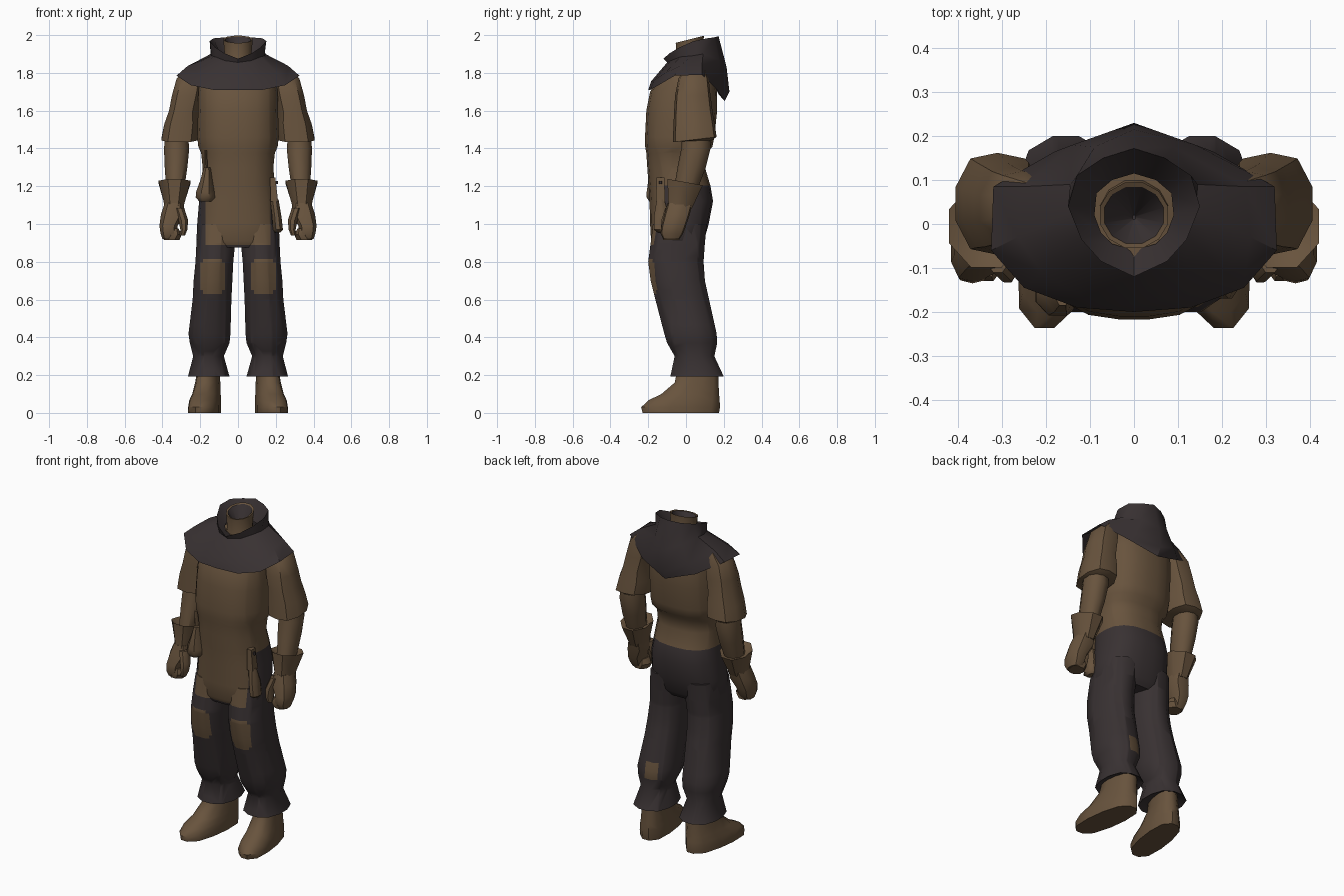
import bpy, bmesh, math
from mathutils import Vector


def material(name, rgb):
    m = bpy.data.materials.new(name)
    m.diffuse_color = (*rgb, 1)
    return m


MATS = [material("brown leather", (0.138, 0.087, 0.047)),
        material("dark cloth", (0.040, 0.031, 0.032))]
BROWN, DARK = 0, 1


def finish(name, bm, mat, rule=None, cuts=(), angle=45):
    """Cut along colour borders, colour faces by rule, shade and link."""
    for axis, d in cuts:
        no = Vector((axis == "x", axis == "y", axis == "z"))
        bmesh.ops.bisect_plane(bm, geom=bm.verts[:] + bm.edges[:] + bm.faces[:],
                               plane_co=no * d, plane_no=no, dist=1e-5)
    bmesh.ops.recalc_face_normals(bm, faces=bm.faces[:])
    for f in bm.faces:
        f.smooth = True
        f.material_index = rule(f.calc_center_median()) if rule else mat
    me = bpy.data.meshes.new(name)
    bm.to_mesh(me)
    bm.free()
    for m in MATS:
        me.materials.append(m)
    me.set_sharp_from_angle(angle=math.radians(angle))
    ob = bpy.data.objects.new(name, me)
    bpy.context.collection.objects.link(ob)
    return ob


def skin(bm, rings, caps=(True, True)):
    vs = [[bm.verts.new(p) for p in r] for r in rings]
    n = len(vs[0])
    for a, b in zip(vs, vs[1:]):
        for i in range(n):
            j = (i + 1) % n
            bm.faces.new((a[i], a[j], b[j], b[i]))
    if caps[0]:
        bm.faces.new(vs[0])
    if caps[1]:
        bm.faces.new(vs[-1][::-1])


def loft(name, secs, n=12, p=2.4, side=1, mat=BROWN, caps=(True, True),
         shear=0, **kw):
    """Skin rounded sections given as (x0, x1, y0, y1, z[, slope in y])."""
    rings = []
    for x0, x1, y0, y1, z, *t in secs:
        ring = []
        for k in range(n):
            a = 2 * math.pi * (k + 0.5) / n
            c, s = math.cos(a), math.sin(a)
            r = (abs(c) ** p + abs(s) ** p) ** (-1 / p)
            m = 1 / math.cos(math.pi / n) ** 0.8     # reach the read-off extents
            y = (y0 + y1) / 2 + (y1 - y0) / 2 * min(1, max(-1, r * s * m))
            x = (x0 + x1) / 2 + (x1 - x0) / 2 * min(1, max(-1, r * c * m))
            zz = z + (t[0] * (y - (y0 + y1) / 2) if t else 0)
            ring.append((side * (x - shear * y), y, zz))
        rings.append(ring)
    bm = bmesh.new()
    skin(bm, rings, caps)
    return finish(name, bm, mat, **kw)


# Colour rule shared by torso and trousers: tunic front flap over dark trousers
def tunic(c):
    flap = c.y < -0.075 and abs(c.x) < 0.172 and c.z > 0.89
    return BROWN if c.z > 1.205 or flap else DARK


def trousers(c):
    x = abs(c.x)
    if 0.63 < c.z < 0.815 and 0.07 < x < 0.2 and c.y < -0.06:      # knee patches
        corner = (c.z < 0.65 or c.z > 0.795) and (x < 0.085 or x > 0.185)
        return DARK if corner else BROWN
    if 0.37 < c.z < 0.47 and 0.09 < c.x < 0.165 and c.y > 0.08:    # rear patch
        return BROWN
    return tunic(c)


# Tunic body with trouser seat
torso = [(0.11, -0.08, 0.12, 1.86), (0.2, -0.14, 0.15, 1.78), (0.21, -0.19, 0.165, 1.7),
         (0.212, -0.21, 0.165, 1.6), (0.216, -0.217, 0.15, 1.46), (0.21, -0.216, 0.14, 1.41),
         (0.195, -0.21, 0.105, 1.375), (0.187, -0.205, 0.1, 1.3), (0.195, -0.198, 0.13, 1.2),
         (0.206, -0.193, 0.143, 1.12), (0.216, -0.19, 0.12, 1.0), (0.22, -0.185, 0.095, 0.91),
         (0.19, -0.17, 0.07, 0.875)]
loft("tunic_body", [(-w, w, a, b, z) for w, a, b, z in torso], n=20, p=2.5, rule=tunic,
     cuts=[("z", 1.205), ("z", 0.89), ("x", 0.172), ("x", -0.172), ("y", -0.075)])

# Neck with a hollow top
loft("neck", [(-0.1, 0.1, -0.07, 0.12, 1.8), (-0.07, 0.07, -0.05, 0.09, 1.88, 0.1),
              (-0.078, 0.078, -0.055, 0.095, 1.978, 0.25),
              (-0.068, 0.068, -0.045, 0.085, 1.975, 0.25)],
     n=12, p=2, caps=(True, False))
loft("neck_hollow", [(-0.068, 0.068, -0.045, 0.085, 1.975, 0.25),
                     (-0.004, 0.004, 0.01, 0.02, 1.87)], n=12, p=2, mat=DARK, caps=(False, True))

# Lowered hood and shoulder cape: half rings from front to back, mirrored
hood = [
    [(0, -.2, 1.71), (.13, -.19, 1.71), (.25, -.145, 1.735), (.325, -.06, 1.785),
     (.32, .085, 1.79), (.18, .165, 1.71), (0, .205, 1.65)],
    [(0, -.185, 1.755), (.11, -.17, 1.76), (.21, -.11, 1.8), (.265, -.03, 1.838),
     (.255, .085, 1.842), (.14, .18, 1.765), (0, .23, 1.7)],
    [(0, -.1, 1.855), (.07, -.08, 1.865), (.12, -.03, 1.885), (.14, .03, 1.89),
     (.145, .09, 1.9), (.09, .175, 1.87), (0, .215, 1.83)],
    [(0, -.12, 1.875), (.075, -.085, 1.905), (.12, -.035, 1.935), (.15, .04, 1.968),
     (.13, .11, 1.983), (.07, .15, 1.988), (0, .172, 1.995)],
    [(0, -.06, 1.855), (.05, -.045, 1.87), (.075, -.02, 1.88), (.09, .02, 1.89),
     (.085, .07, 1.89), (.05, .1, 1.89), (0, .115, 1.89)]]
under = [(x * 0.8, y * 0.85, z + 0.035) for x, y, z in hood[0]]
rings = [h + [(-x, y, z) for x, y, z in h[-2:0:-1]] for h in [under] + hood]
bm = bmesh.new()
skin(bm, rings, (False, False))
finish("hood_cape", bm, DARK, angle=40)

for s, tag in ((1, "left"), (-1, "right")):
    # Trouser legs with flared hems
    loft("trouser_leg_" + tag,
         [(.01, .21, -.175, .11, 1.0), (.015, .22, -.187, .1, .9), (.025, .225, -.2, .093, .8),
          (.03, .235, -.187, .1, .7), (.035, .24, -.162, .122, .6), (.04, .262, -.115, .162, .42),
          (.045, .255, -.1, .165, .37), (.075, .237, -.06, .15, .3),
          (.045, .265, -.083, .2, .192), (.09, .225, -.04, .16, .215)],
         n=12, side=s, rule=trousers,
         cuts=[("z", h) for h in (.89, .815, .795, .65, .63, .47, .37)] +
              [("x", s * h) for h in (.07, .085, .172, .185, .2, .09, .165)] +
              [("y", -.06), ("y", -.075)])
    # Boots, toes turned out
    loft("boot_" + tag,
         [(.11, .22, -.045, .17, .23), (.105, .23, -.06, .172, .16), (.1, .24, -.13, .175, .1),
          (.095, .25, -.2, .178, .066), (.093, .253, -.237, .18, .03), (.093, .253, -.23, .175, 0)],
         n=12, p=2.6, side=s, shear=0.13)
    # Sleeves, forearms, glove cuffs
    loft("sleeve_" + tag,
         [(.18, .26, 0, .1, 1.83), (.18, .325, -.04, .12, 1.77), (.195, .35, -.058, .13, 1.68),
          (.213, .365, -.063, .14, 1.6), (.207, .39, -.066, .152, 1.53),
          (.215, .406, -.07, .162, 1.447, .12), (.26, .38, -.03, .13, 1.44)], n=10, side=s)
    loft("forearm_" + tag,
         [(.265, .385, -.02, .13, 1.47), (.258, .392, -.025, .13, 1.4), (.268, .388, -.045, .105, 1.3),
          (.285, .38, -.065, .06, 1.18)], n=10, p=2.1, side=s)
    loft("glove_cuff_" + tag,
         [(.29, .38, -.06, .05, 1.2), (.25, .422, -.1, .09, 1.222, -.18),
          (.28, .395, -.095, .05, 1.12), (.29, .387, -.1, .03, 1.08)], n=8, p=2, side=s)
    # Gloved hand: palm with curled fingers, and thumb
    loft("hand_" + tag,
         [(.288, .388, -.098, .035, 1.11), (.285, .408, -.115, .02, 1.05), (.32, .416, -.13, 0, .99),
          (.325, .41, -.135, -.015, .95), (.335, .4, -.12, -.035, .92)], n=10, side=s)
    loft("finger_curl_" + tag,
         [(.315, .345, -.12, -.04, .975), (.298, .375, -.13, -.03, .945),
          (.31, .395, -.12, -.035, .915)], n=8, side=s)
    loft("thumb_" + tag,
         [(.285, .335, -.11, -.04, 1.085), (.264, .315, -.13, -.06, 1.02),
          (.268, .305, -.133, -.075, .97), (.28, .308, -.125, -.09, .94)], n=8, side=s)

# Belt pouch with strap on one hip
loft("pouch", [(.145, .18, -.185, -.12, 1.3), (.135, .2, -.2, -.11, 1.23), (.125, .222, -.208, -.1, 1.17),
               (.122, .224, -.208, -.1, 1.14), (.14, .205, -.195, -.11, 1.12)], n=8, side=-1)
loft("pouch_strap", [(.165, .18, -.175, -.13, 1.39), (.16, .18, -.17, -.12, 1.28)], n=6, side=-1)

# Knife on the other hip
loft("knife_handle", [(.17, .198, -.155, -.115, 1.245), (.172, .212, -.16, -.11, 1.12)], n=4, p=6)
loft("knife_sheath", [(.17, .215, -.155, -.115, 1.13), (.18, .23, -.17, -.09, 1.04),
                      (.185, .238, -.17, -.09, .97), (.19, .225, -.15, -.1, .955)], n=8)
loft("handle_rivet", [(.198, .211, -.142, -.128, 1.228), (.199, .212, -.142, -.128, 1.212)],
     n=6, mat=DARK)
